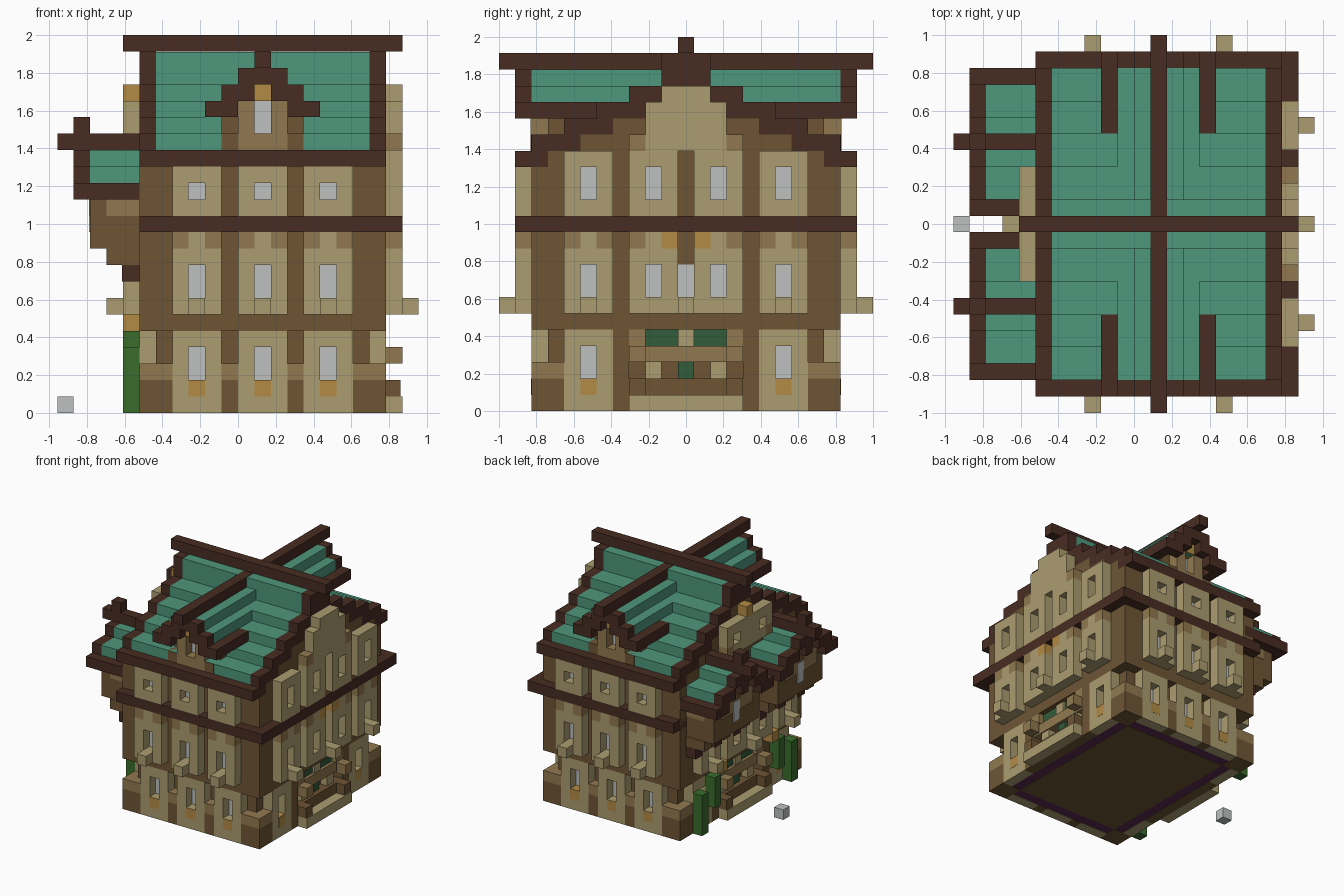
import bpy, bmesh
from mathutils import Matrix, Vector

if "Cube" in bpy.data.objects:
    bpy.data.objects.remove(bpy.data.objects["Cube"])

U = 2 / 23                                  # one block


def linear(h):
    vals = [int(h[i:i + 2], 16) / 255 for i in (0, 2, 4)]
    return [v / 12.92 if v < .04045 else ((v + .055) / 1.055) ** 2.4 for v in vals] + [1]


COLOURS = dict(timber="482c22", roof="4f977d", plaster="ab9d70", beam="6e5535", trim="917950",
               amber="b38b45", glass="bfc1c1", leaf="3a6c2d", awning="325c3a", plum="5e2b50")
MATS = {}
for name, code in COLOURS.items():
    m = bpy.data.materials.new(name)
    m.use_nodes = True
    m.diffuse_color = linear(code)
    m.node_tree.nodes["Principled BSDF"].inputs["Base Color"].default_value = linear(code)
    MATS[name] = m

parts = {}


def box(part, mat, x0, x1, y0, y1, z0, z1, mirror=False):
    """Block in grid units; mirror repeats it front to back."""
    parts.setdefault((part, mat), []).append((x0, x1, y0, y1, z0, z1))
    if mirror:
        parts[(part, mat)].append((x0, x1, 23 - y1, 23 - y0, z0, z1))


def wall(side, part, mat, a0, a1, d0, d1, z0, z1):
    """Block on a wall: a runs along it, d outward from the upper wall plane."""
    if side == "front":
        box(part, mat, a0, a1, 2 - d1, 2 - d0, z0, z1)
    elif side == "back":
        box(part, mat, a0, a1, 21 + d0, 21 + d1, z0, z1)
    elif side == "right":
        box(part, mat, 20 + d0, 20 + d1, a0, a1, z0, z1)
    else:
        box(part, mat, 5 - d1, 5 - d0, a0, a1, z0, z1)


def panel(side, c, d, z0, z1, w0, w1):
    """Three-block wide plaster panel with a recessed window."""
    name = side + "_panels"
    for a in (c - 1, c + 1):
        wall(side, name, "plaster", a, a + 1, d, d + 1, z0, z1)
    wall(side, name, "plaster", c, c + 1, d, d + 1, z0, w0)
    wall(side, name, "plaster", c, c + 1, d, d + 1, w1, z1)
    wall(side, side + "_windows", "glass", c, c + 1, d, d + .08, w0, w1)


# Main body: inset ground floor, upper floors, belt and floor underside
box("ground_walls", "beam", 6, 19, 3, 20, .1, 5)
box("base_rim", "plum", 6, 19, 3, 20, .04, .1)
box("floor", "beam", 7, 18, 4, 19, 0, .05)
box("upper_walls", "beam", 5, 20, 2, 21, 5, 15)
box("upper_walls", "beam", 5, 20, 3, 20, 15, 16)
box("belt", "timber", 5, 21, 1, 22, 11, 12)
for x in (5, 18):
    box("corner_plinths", "beam", x, x + 2, 2, 4, 0, 2, True)
    box("corner_plinths", "trim", x, x + 2, 2, 4, 2, 3, True)

# Front and back walls
for side in ("front", "back"):
    for c in (8, 12, 16):
        panel(side, c, -1, 0, 5, 2, 4)
        wall(side, "window_boxes", "amber", c, c + 1, -1, .02, 1, 2)
        panel(side, c, 0, 6, 10, 7, 9)
        wall(side, side + "_sills", "plaster", c, c + 1, 1, 2, 6, 7)
        panel(side, c, 0, 12, 15, 13, 14)
        for a, mat in ((c - 1, "trim"), (c, "plaster"), (c + 1, "trim")):
            wall(side, "brackets", mat, a, a + 1, 0, 1, 10, 11)
    for a in (10, 14):
        wall(side, "plinths", "beam", a, a + 1, -1, 0, 0, 2)
        wall(side, "plinths", "trim", a, a + 1, -1, 0, 2, 3)

# Right and left walls
for side in ("right", "left"):
    for c in (5, 17):
        panel(side, c, -1, 0, 5, 2, 4)
        wall(side, "window_boxes", "amber", c, c + 1, -1, .02, 1, 2)
    for c in (5, 9, 13, 17):
        panel(side, c, 0, 6, 10, 7, 9)
        if side == "right":
            panel(side, c, 0, 12, 16, 13, 15)
        inner = {9: 10, 13: 12}.get(c)
        for a in (c - 1, c, c + 1):
            mat = "amber" if a == inner else "plaster" if a == c else "trim"
            wall(side, "brackets", mat, a, a + 1, 0, 1, 10, 11)
    for c in (5, 11, 17):
        wall(side, side + "_sills", "plaster", c, c + 1, 0, 2, 6, 7)
    wall(side, side + "_windows", "glass", 11, 12, 0, .08, 7, 9)
    # Shop front between the ground floor windows
    for a in (7, 15):
        wall(side, "shop_posts", "beam", a, a + 1, -1, 0, 0, 5)
    wall(side, "shop_step", "plaster", 8, 15, 0, 1, 0, 1)
    wall(side, "shop_counter", "beam", 8, 15, -1, 0, 0, 2)
    wall(side, "shop_counter", "trim", 8, 15, -1, -.2, 3, 4)
    wall(side, "shop_awning", "awning", 9, 14, -1, -.5, 4, 5)
    wall(side, "shop_sign_block", "plaster", 11, 12, -1, -.3, 4, 5)
    wall(side, "shop_door", "awning", 11, 12, -1, -.5, 2, 3)
    for a in (9, 13):
        wall(side, "shop_shelves", "plaster", a, a + 1, -1, -.3, 2, 3)
    for a in (8, 14):
        wall(side, "shop_brackets", "trim", a, a + 1, -1, 0, 4, 5)
        wall(side, "shop_brackets", "trim", a, a + 1, 0, 1, 3, 4)
        wall(side, "shop_brackets", "beam", a, a + 1, 0, .9, 1, 2)
    # Gable above
    for a in (8, 14):
        wall(side, side + "_gable", "trim", a, a + 1, 0, 1, 16, 17)
    wall(side, side + "_gable", "plaster", 9, 14, 0, 1, 16, 17)
wall("right", "right_gable", "plaster", 9, 14, 0, 1, 17, 19)
wall("right", "right_gable", "plaster", 10, 13, 0, 1, 19, 20)
for a0, a1 in ((8, 9), (10, 13), (14, 15)):
    wall("left", "left_gable", "plaster", a0, a1, 0, 1, 17, 19)
for a in (9, 13):
    wall("left", "left_gable", "plaster", a, a + 1, 0, 1, 18, 19)
    wall("left", "left_windows", "glass", a, a + 1, 0, .08, 17, 18)
wall("left", "gable_lantern", "amber", 11, 12, 0, 1, 19, 20)

# Main roof: stacked teal steps, stepped timber ends, eaves and ridge
for reach, z0, z1 in ((9, 16, 17), (7, 17, 18), (5, 18, 19), (3, 19, 20), (1, 20, 21.97)):
    box("main_roof", "roof", 6, 19, 11 - reach, 12 + reach, z0, z1)
for x in (5, 19):
    for n in range(1, 11):
        top = 22 if n == 1 else 21 - n // 2
        low = top - 2 if n % 2 else top - 1
        box("roof_ends", "timber", x, x + 1, 11 - n, 12 - n, low, top, True)
    box("roof_ends", "timber", x, x + 1, 11, 12, 20, 22)
    for n in range(4):
        box("gable_walls", "beam", x, x + 1, 5 + 2 * n - (n == 3), 18 - 2 * n + (n == 3),
            16 + n, 17 + n)
box("eaves", "timber", 5, 20, 1, 2, 15, 16, True)
box("main_ridge", "timber", 4, 21, 11, 12, 22, 23)

# Front and back dormers under a cross ridge
box("cross_ridge", "timber", 12, 13, 0, 23, 21, 22)
box("dormer_roof", "roof", 10, 15, 2, 21, 19, 20)
box("dormer_roof", "roof", 11, 14, 2, 21, 20, 21)
box("dormer_walls", "beam", 10, 15, 3, 20, 16, 19)
for n, low, top in ((0, 20, 22), (1, 19, 21), (2, 18, 20), (3, 18, 19)):
    for x in {12 - n, 12 + n}:
        box("dormer_ends", "timber", x, x + 1, 1, 2, low, top, True)
for x in (9, 15):
    box("dormer_eaves", "timber", x, x + 1, 2, 6, 18, 19, True)
for x in (10, 14):
    box("dormer_posts", "beam", x, x + 1, 1.97, 4, 16, 17, True)
for x in (11, 13):
    box("dormer_frame", "trim", x, x + 1, 1.95, 3, 16, 19, True)
box("dormer_frame", "trim", 12, 13, 1.95, 3, 16, 17.02, True)
box("dormer_windows", "glass", 12, 13, 2.92, 3, 17, 19, True)
box("dormer_lintel", "amber", 12, 13, 1.9, 3, 19, 20, True)

# Two overhanging bays on the left wall
c = 6
box("bay_walls", "beam", 2, 5, c - 3, c + 4, 10, 14, True)
box("bay_roof", "roof", 2, 5, c - 3, c + 4, 14, 15, True)
box("bay_roof", "roof", 2, 5, c - 1, c + 2, 15, 16, True)
box("bay_ridge", "timber", 0, 5, c, c + 1, 16, 17, True)
box("bay_finial", "timber", 1, 2, c, c + 1, 14, 18, True)
for n, low, top in ((1, 15, 16), (2, 14, 15), (3, 13, 15), (4, 13, 14)):
    for y in (c - n, c + n):
        box("bay_ends", "timber", 1, 2, y, y + 1, low, top, True)
for y in (c - 4, c + 4):
    box("bay_eaves", "timber", 2, 6, y, y + 1, 13, 14, True)
for y in (c - 2, c + 1):
    box("bay_trim", "trim", 1.92, 2, y, y + 2, 12, 14, True)
for y in (c - 3.04, c + 3.96):
    box("bay_side_trim", "trim", 3, 5, y, y + .08, 12, 13, True)
box("bay_windows", "glass", 1.92, 2, c, c + 1, 11, 13, True)
for y in (c - 3, c, c + 3):
    box("bay_corbels", "beam", 3, 5, y - .04, y + 1.04, 9, 10, True)
    box("bay_corbels", "timber", 3.95, 5, y - .05, y + 1.05, 8, 9, True)

# Shrubs, hanging plants, lamps and a loose stone
box("shrubs", "leaf", 4, 5, 4, 5, 0, 4, True)
box("hanging_plants", "leaf", 4, 5, 6, 7, 2, 5, True)
box("wall_lamps", "amber", 4, 5, 7, 8, 5, 6, True)
box("stone", "glass", 0, 1, 11, 12, 0, 1)

# Build one object per part and colour
for (part, mat), boxes in parts.items():
    bm = bmesh.new()
    for x0, x1, y0, y1, z0, z1 in boxes:
        mid = Vector((x0 + x1 - 22, y0 + y1 - 23, z0 + z1)) * U / 2
        size = Vector((x1 - x0, y1 - y0, z1 - z0)) * U
        bmesh.ops.create_cube(bm, size=1, matrix=Matrix.Translation(mid) @ Matrix.Diagonal(size).to_4x4())
    shared = sum(p == part for p, _ in parts) > 1
    mesh = bpy.data.meshes.new(part)
    bm.to_mesh(mesh)
    bm.free()
    mesh.materials.append(MATS[mat])
    obj = bpy.data.objects.new(part + "_" + mat if shared else part, mesh)
    bpy.context.collection.objects.link(obj)
